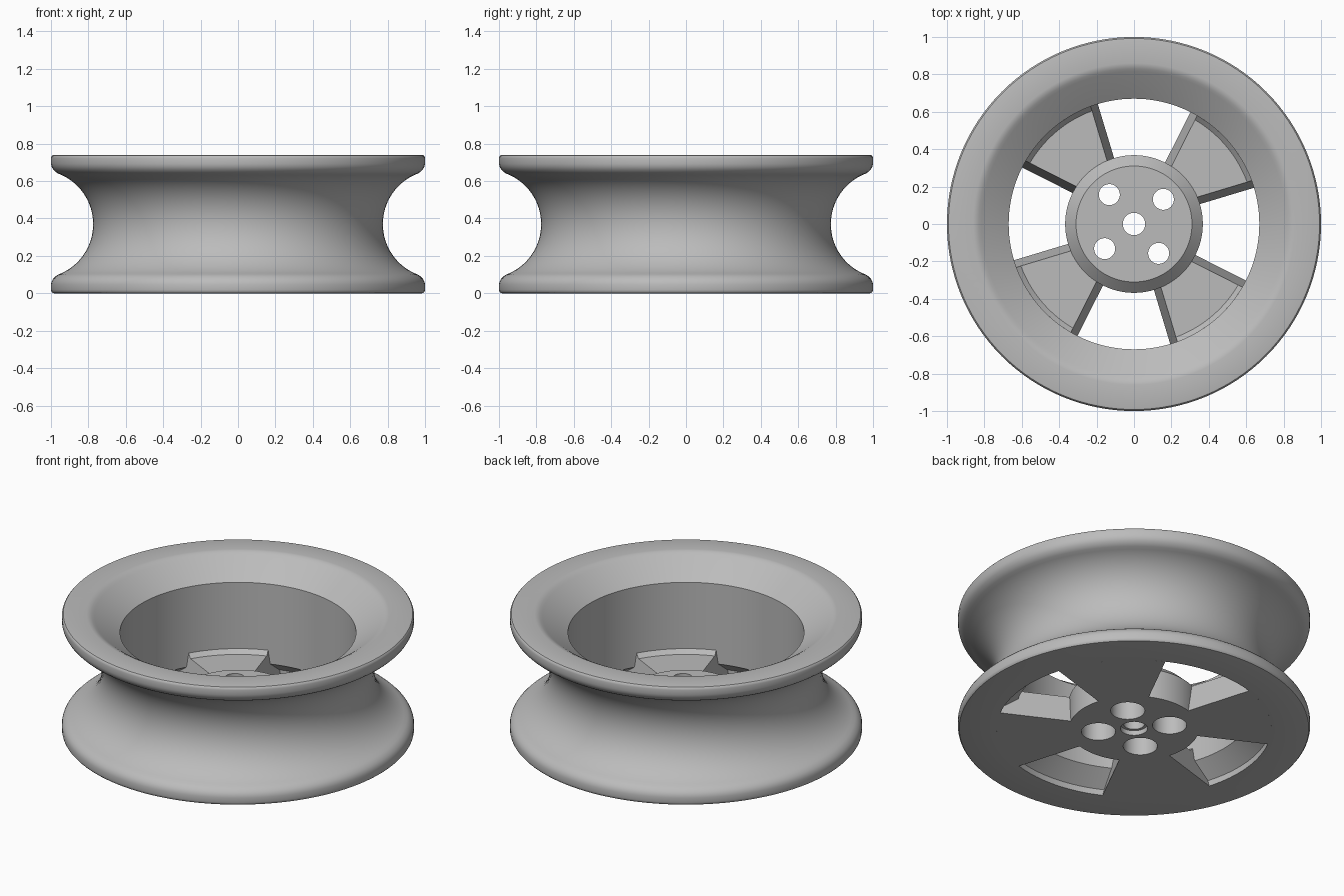
import bpy, bmesh
from math import sin, cos, pi, radians, sqrt

HEIGHT = 0.74
SEGMENTS = 128
SPOKE_ANGLES = [radians(40 + 90 * i) for i in range(4)]

if "Cube" in bpy.data.objects:
    bpy.data.objects.remove(bpy.data.objects["Cube"])

grey = bpy.data.materials.new("plain_grey")
grey.use_nodes = True
colour = (0.5, 0.5, 0.5, 1)
grey.diffuse_color = colour
grey.node_tree.nodes["Principled BSDF"].inputs["Base Color"].default_value = colour


def finish(name, bm):
    bmesh.ops.remove_doubles(bm, verts=bm.verts, dist=1e-5)
    bmesh.ops.recalc_face_normals(bm, faces=bm.faces)
    mesh = bpy.data.meshes.new(name)
    bm.to_mesh(mesh)
    bm.free()
    mesh.materials.append(grey)
    obj = bpy.data.objects.new(name, mesh)
    bpy.context.collection.objects.link(obj)
    return obj


def smooth(obj):
    bpy.ops.object.select_all(action='DESELECT')
    obj.select_set(True)
    bpy.context.view_layer.objects.active = obj
    bpy.ops.object.shade_smooth_by_angle(angle=radians(30))


def lathe(name, profile, segments=SEGMENTS, centre=(0, 0), closed=False):
    """Spin an (r, z) profile about a vertical axis; open profiles get flat caps."""
    bm = bmesh.new()
    rings = [[bm.verts.new((centre[0] + r * cos(2 * pi * i / segments),
                            centre[1] + r * sin(2 * pi * i / segments), z))
              for i in range(segments)] for r, z in profile]
    pairs = list(zip(rings, rings[1:]))
    if closed:
        pairs.append((rings[-1], rings[0]))
    else:
        bm.faces.new(rings[0])
        bm.faces.new(rings[-1])
    for a, b in pairs:
        for i in range(segments):
            j = (i + 1) % segments
            bm.faces.new((a[i], a[j], b[j], b[i]))
    return finish(name, bm)


# Rim: concave groove outside, rounded lips, flared bore inside
mid, groove_r, groove_c = HEIGHT / 2, 0.2885, 1.063
groove = []
for i in range(33):
    h = groove_r * sin(radians(-69.4 + 138.8 * i / 32))
    groove.append((groove_c - sqrt(groove_r ** 2 - h ** 2), mid + h))
top_lip = [(0.975, 0.649), (0.988, 0.662), (0.996, 0.676), (1, 0.692), (1, 0.722),
           (0.998, 0.731), (0.992, 0.738), (0.984, HEIGHT)]
bottom_lip = [(r, HEIGHT - z) for r, z in reversed(top_lip)]
bore = [(0.86, HEIGHT), (0.845, 0.738), (0.83, 0.731), (0.815, 0.722), (0.67, 0.62),
        (0.67, 0.12), (0.78, 0.0375), (0.78, 0)]
smooth(lathe("rim", bottom_lip + groove + top_lip + bore, closed=True))


# Spokes: sector blocks whose sides lean in towards the top
def spoke(name, angle, steps=16):
    section = [(0.34, 0), (0.78, 0), (0.782, 0.037), (0.675, 0.12), (0.675, 0.205),
               (0.67, 0.205), (0.645, 0.18), (0.34, 0.18)]
    bm = bmesh.new()
    rows = []
    for i in range(steps + 1):
        row = []
        for r, z in section:
            half = radians(23.2) - 0.04 / r * min(z / 0.18, 1)
            a = angle + half * (2 * i / steps - 1)
            row.append(bm.verts.new((r * cos(a), r * sin(a), z)))
        rows.append(row)
    for a, b in zip(rows, rows[1:]):
        for i in range(len(section)):
            j = (i + 1) % len(section)
            bm.faces.new((a[i], a[j], b[j], b[i]))
    bm.faces.new(rows[0])
    bm.faces.new(rows[-1])
    smooth(finish(name, bm))


for n, angle in enumerate(SPOKE_ANGLES):
    spoke(f"spoke_{n + 1}", angle)

# Hub: chamfered disc with a stepped axle hole and four counterbored bolt holes
hub = lathe("hub", [(0.368, 0), (0.368, 0.185), (0.31, 0.24)])


def stepped_hole(name, centre, wide, narrow, depth):
    return lathe(name, [(wide, -0.1), (wide, depth), (narrow, depth), (narrow, 0.4)],
                 segments=48, centre=centre)


cutters = [stepped_hole("axle_cutter", (0, 0), 0.077, 0.06, 0.03)]
for n, a in enumerate(SPOKE_ANGLES):
    cutters.append(stepped_hole(f"bolt_cutter_{n + 1}", (0.205 * cos(a), 0.205 * sin(a)),
                                0.097, 0.056, 0.15))
bpy.context.view_layer.objects.active = hub
for cutter in cutters:
    cutter.hide_render = True
    cut = hub.modifiers.new(cutter.name, 'BOOLEAN')
    cut.operation = 'DIFFERENCE'
    cut.solver = 'EXACT'
    cut.object = cutter
    bpy.ops.object.modifier_apply(modifier=cut.name)
    bpy.data.objects.remove(cutter)
smooth(hub)
